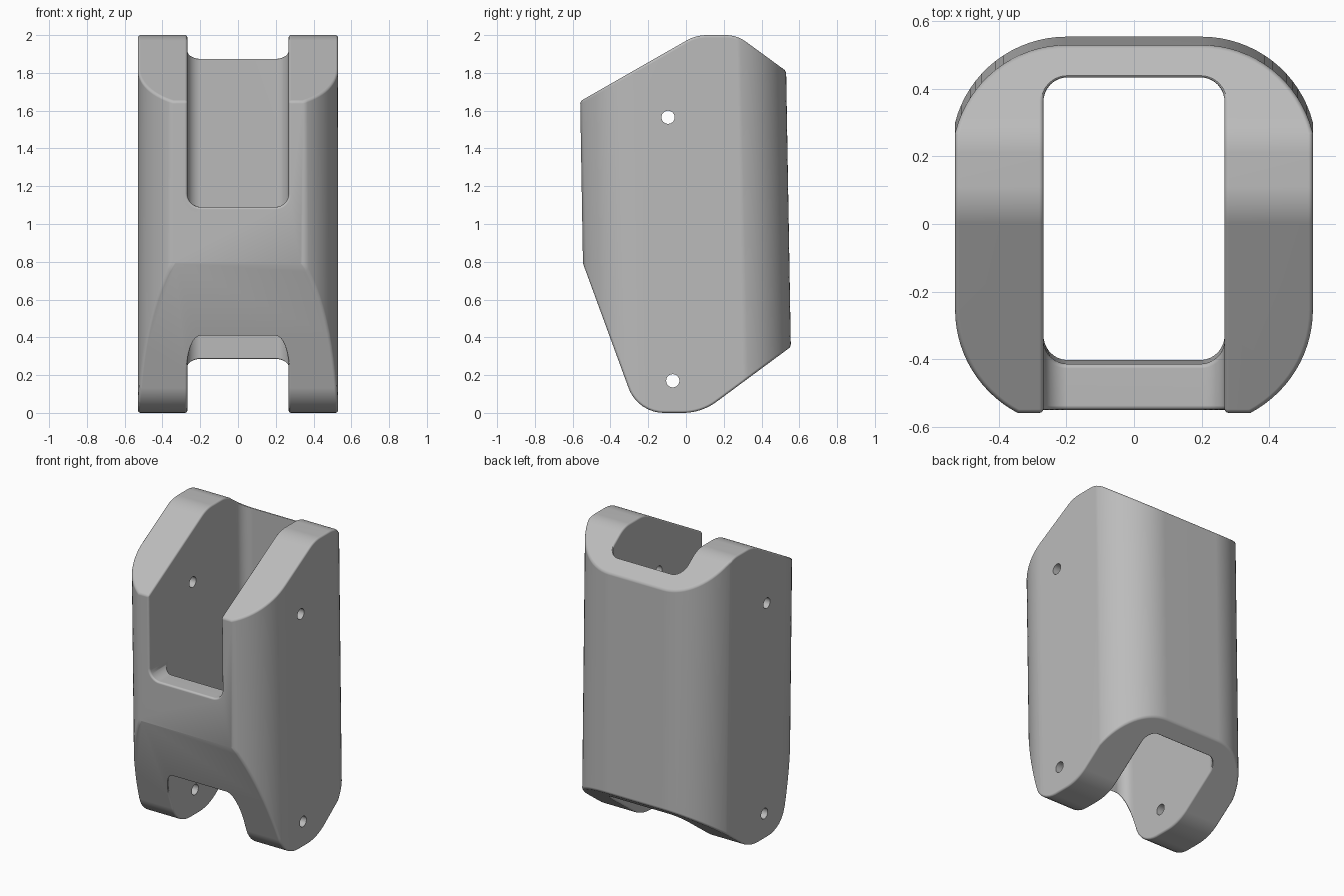
import bpy, bmesh, math
from mathutils import Vector

cube = bpy.data.objects.get("Cube")
if cube:
    bpy.data.objects.remove(cube, do_unlink=True)

LEAN = -0.017      # the body leans slightly forward with height


def fillet(corners, steps=8):
    """Outline from (u, v, radius) corners, rounding each by its radius."""
    out = []
    for i, (u, v, r) in enumerate(corners):
        p = Vector((u, v))
        if r == 0:
            out.append(p)
            continue
        d1 = (Vector(corners[i - 1][:2]) - p).normalized()
        d2 = (Vector(corners[(i + 1) % len(corners)][:2]) - p).normalized()
        half = d1.angle(d2) / 2
        t = r / math.tan(half)
        c = p + (d1 + d2).normalized() * r / math.sin(half)
        a, b = p + d1 * t - c, p + d2 * t - c
        out += [c + a.lerp(b, k / steps).normalized() * r for k in range(steps + 1)]
    return out


def arc(cx, cy, r, start, end, steps):
    angles = [math.radians(start + (end - start) * k / steps) for k in range(steps + 1)]
    return [Vector((cx + r * math.cos(a), cy + r * math.sin(a))) for a in angles]


def prism(name, outline, place, lo, hi):
    """Extrude a 2D outline; place maps (u, v, depth) to a 3D point."""
    bm = bmesh.new()
    rings = [[bm.verts.new(place(p.x, p.y, t)) for p in outline] for t in (lo, hi)]
    n = len(outline)
    for i in range(n):
        j = (i + 1) % n
        bm.faces.new((rings[0][i], rings[0][j], rings[1][j], rings[1][i]))
    bm.faces.new(rings[0][::-1])
    bm.faces.new(rings[1])
    bmesh.ops.recalc_face_normals(bm, faces=bm.faces)
    mesh = bpy.data.meshes.new(name)
    bm.to_mesh(mesh)
    bm.free()
    obj = bpy.data.objects.new(name, mesh)
    bpy.context.collection.objects.link(obj)
    return obj


def combine(target, tool, operation):
    tool.hide_render = True
    mod = target.modifiers.new("cut", 'BOOLEAN')
    mod.object, mod.operation, mod.solver = tool, operation, 'EXACT'
    bpy.context.view_layer.objects.active = target
    bpy.ops.object.modifier_apply(modifier=mod.name)
    bpy.data.objects.remove(tool, do_unlink=True)


def extent(bm):
    return [f(v.co[i] for v in bm.verts) for i in range(3) for f in (min, max)]


def soften(obj, width):
    """Round the sharp edges; keep the plain shape if the result is unsound."""
    bm = bmesh.new()
    bm.from_mesh(obj.data)
    bmesh.ops.remove_doubles(bm, verts=bm.verts, dist=0.0008)
    bmesh.ops.dissolve_limit(bm, angle_limit=0.01, verts=bm.verts, edges=bm.edges)
    before, volume = extent(bm), bm.calc_volume()
    sharp = [e for e in bm.edges if e.is_manifold and e.calc_face_angle() > 0.6]
    bmesh.ops.bevel(bm, geom=sharp, offset=width, offset_type='OFFSET', segments=3,
                    profile=0.5, affect='EDGES', clamp_overlap=False)
    inside = all(abs(a - b) < 0.03 for a, b in zip(before, extent(bm)))
    if inside and abs(bm.calc_volume() / volume - 1) < 0.03:
        bm.to_mesh(obj.data)
    bm.free()


def upright(u, v, t):
    return (u, v + LEAN * (t - 1), t)


def sideways(u, v, t):
    return (t, u, v)


def facing(u, v, t):
    return (u, t, v)


# Body: rounded plan outline, trimmed by the side profile
right_half = arc(0.18, -0.24, 0.35, -62, 0, 14) + arc(0.2, 0.204, 0.34, 14, 90, 16)
plan = right_half + [Vector((-p.x, p.y)) for p in reversed(right_half)]
body = prism("housing_body", plan, upright, -0.2, 2.2)

profile = fillet([(-0.7, 1.57, 0), (-0.7, 1.214, 0), (-0.256, 0, 0.2), (0.082, 0, 0.3),
                  (0.7, 0.457, 0), (0.7, 1.686, 0), (0.269, 2, 0.18), (0.053, 2, 0.22)])
combine(body, prism("profile_trim", profile, sideways, -0.8, 0.8), 'INTERSECT')

# Vertical tunnel through the body
tunnel = fillet([(-0.268, -0.413, 0.07), (0.268, -0.413, 0.07),
                 (0.268, 0.449, 0.07), (-0.268, 0.449, 0.07)])
combine(body, prism("tunnel_cutter", tunnel, upright, -0.4, 2.4), 'DIFFERENCE')

# Open slot in the upper front wall
slot = fillet([(-0.268, 1.09, 0.07), (0.268, 1.09, 0.07), (0.268, 2.3, 0), (-0.268, 2.3, 0)])
combine(body, prism("slot_cutter", slot, facing, -0.9, -0.3), 'DIFFERENCE')

soften(body, 0.013)

# Pin holes through both side walls
for y, z in ((-0.095, 1.565), (-0.07, 0.17)):
    ring = arc(y, z, 0.035, 0, 345, 23)
    combine(body, prism("pin_cutter", ring, sideways, -0.9, 0.9), 'DIFFERENCE')

# Plain grey finish
grey = bpy.data.materials.new("plain_grey")
grey.use_nodes = True
colour = (0.5, 0.5, 0.5, 1)
grey.diffuse_color = colour
grey.node_tree.nodes["Principled BSDF"].inputs["Base Color"].default_value = colour
body.data.materials.clear()
body.data.materials.append(grey)

# Smooth shading with crisp creases
bpy.ops.object.select_all(action='DESELECT')
body.select_set(True)
bpy.context.view_layer.objects.active = body
bpy.ops.object.shade_smooth_by_angle(angle=math.radians(32))
weighted = body.modifiers.new("even_normals", 'WEIGHTED_NORMAL')
weighted.keep_sharp = True
